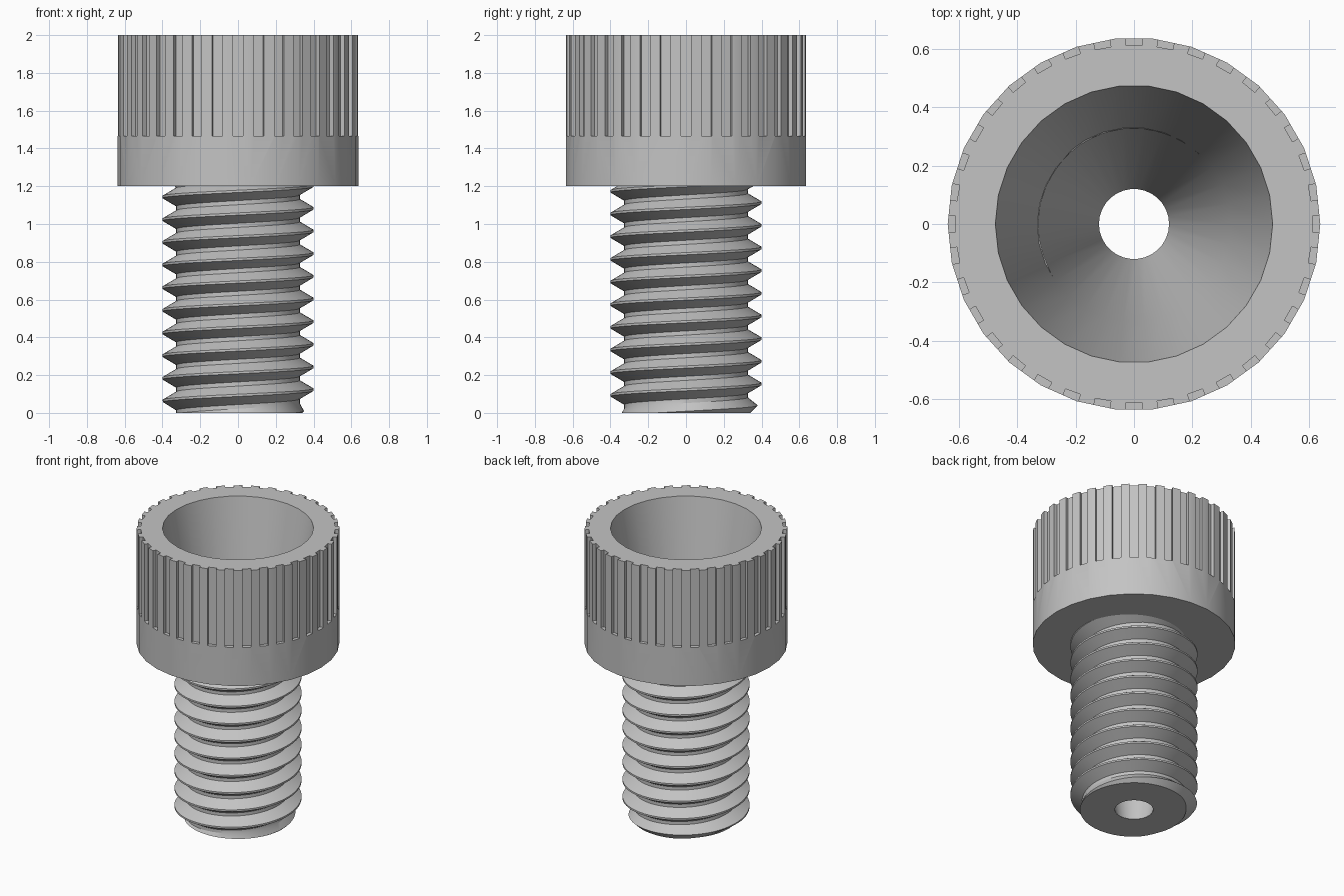
import bpy, bmesh
from math import tau, radians
from mathutils import Matrix

if "Cube" in bpy.data.objects:
    bpy.data.objects.remove(bpy.data.objects["Cube"], do_unlink=True)

steel = bpy.data.materials.new("plain_grey_steel")
steel.use_nodes = True
GREY = (0.55, 0.55, 0.55, 1)
steel.diffuse_color = GREY
steel.node_tree.nodes["Principled BSDF"].inputs["Base Color"].default_value = GREY

LENGTH, TOP = 1.2, 2.0
CREST, ROOT, PITCH = 0.4, 0.327, 0.12
HEAD_R, RIM_R, HOLE_R = 0.638, 0.475, 0.12
# radius of the tapering bore where the head meets the shaft
NECK_R = HOLE_R + (RIM_R - HOLE_R) * LENGTH / TOP


def make_object(name, bm):
    mesh = bpy.data.meshes.new(name)
    bm.to_mesh(mesh)
    bm.free()
    mesh.materials.append(steel)
    obj = bpy.data.objects.new(name, mesh)
    bpy.context.collection.objects.link(obj)
    return obj


def revolve(name, rows, segments):
    """Sweep rows around z; each row maps a turn fraction to (radius, height)."""
    bm = bmesh.new()
    grid = []
    for i in range(segments + 1):
        turn = i / segments
        spin = Matrix.Rotation(turn * tau, 4, 'Z')
        column = []
        for row in rows:
            r, z = row(turn)
            column.append(bm.verts.new(spin @ Matrix.Translation((r, 0, z)).translation))
        grid.append(column)
    for a, b in zip(grid, grid[1:]):
        for j in range(len(rows) - 1):
            bm.faces.new((a[j], b[j], b[j + 1], a[j + 1]))
    bmesh.ops.remove_doubles(bm, verts=bm.verts, dist=0.00002)
    bmesh.ops.dissolve_degenerate(bm, edges=bm.edges, dist=0.00002)
    return make_object(name, bm)


def ring(r, z):
    return lambda turn: (r, z)


def smooth(obj):
    bpy.ops.object.select_all(action='DESELECT')
    obj.select_set(True)
    bpy.context.view_layer.objects.active = obj
    bpy.ops.object.shade_smooth_by_angle(angle=radians(25))


# Threaded shaft: crest flat, lower flank, root flat, upper flank
CREST_HALF, ROOT_HALF = 0.006, 0.011
START = 0.003


def thread_radius(turn, z):
    phase = (z - START - turn * PITCH) / PITCH
    away = abs(phase - round(phase)) * PITCH
    t = (away - CREST_HALF) / (PITCH / 2 - ROOT_HALF - CREST_HALF)
    r = CREST + (ROOT - CREST) * min(1, max(0, t))
    return min(r, 0.34 + z)          # chamfered tip


def helix(offset):
    def row(turn):
        z = min(LENGTH, max(0, START + offset + turn * PITCH))
        return thread_radius(turn, z), z
    return row


steps = (-CREST_HALF, CREST_HALF, PITCH / 2 - ROOT_HALF, PITCH / 2 + ROOT_HALF)
thread_rows = [ring(HOLE_R, 0)]
for k in range(-2, 12):
    thread_rows += [helix(k * PITCH + s) for s in steps]
smooth(revolve("threaded_shaft", thread_rows, 60))

# Tapering bore inside the shaft
smooth(revolve("shaft_bore", [ring(NECK_R, LENGTH), ring(HOLE_R, 0)], 30))

# Head: hollow drum with a funnel-shaped opening
head = revolve("knurled_head", [
    ring(NECK_R, LENGTH), ring(HEAD_R, LENGTH), ring(HEAD_R, TOP),
    ring(RIM_R, TOP), ring(NECK_R, LENGTH)], 30)

# Grip grooves cut around the upper part of the head
GROOVES = 36
GROOVE_FLOOR, GROOVE_DEPTH_R, GROOVE_W = 1.467, 0.611, 0.055
bm = bmesh.new()
for i in range(GROOVES):
    place = (Matrix.Rotation(tau * i / GROOVES, 4, 'Z')
             @ Matrix.Translation((GROOVE_DEPTH_R + 0.05, 0, GROOVE_FLOOR + 0.5))
             @ Matrix.Diagonal((0.1, GROOVE_W, 1, 1)))
    bmesh.ops.create_cube(bm, size=1, matrix=place)
cutter = make_object("groove_cutter", bm)
cutter.hide_render = True

cut = head.modifiers.new("grooves", 'BOOLEAN')
cut.operation = 'DIFFERENCE'
cut.solver = 'EXACT'
cut.object = cutter
bpy.ops.object.select_all(action='DESELECT')
head.select_set(True)
bpy.context.view_layer.objects.active = head
bpy.ops.object.modifier_apply(modifier=cut.name)
bpy.data.objects.remove(cutter, do_unlink=True)
smooth(head)
